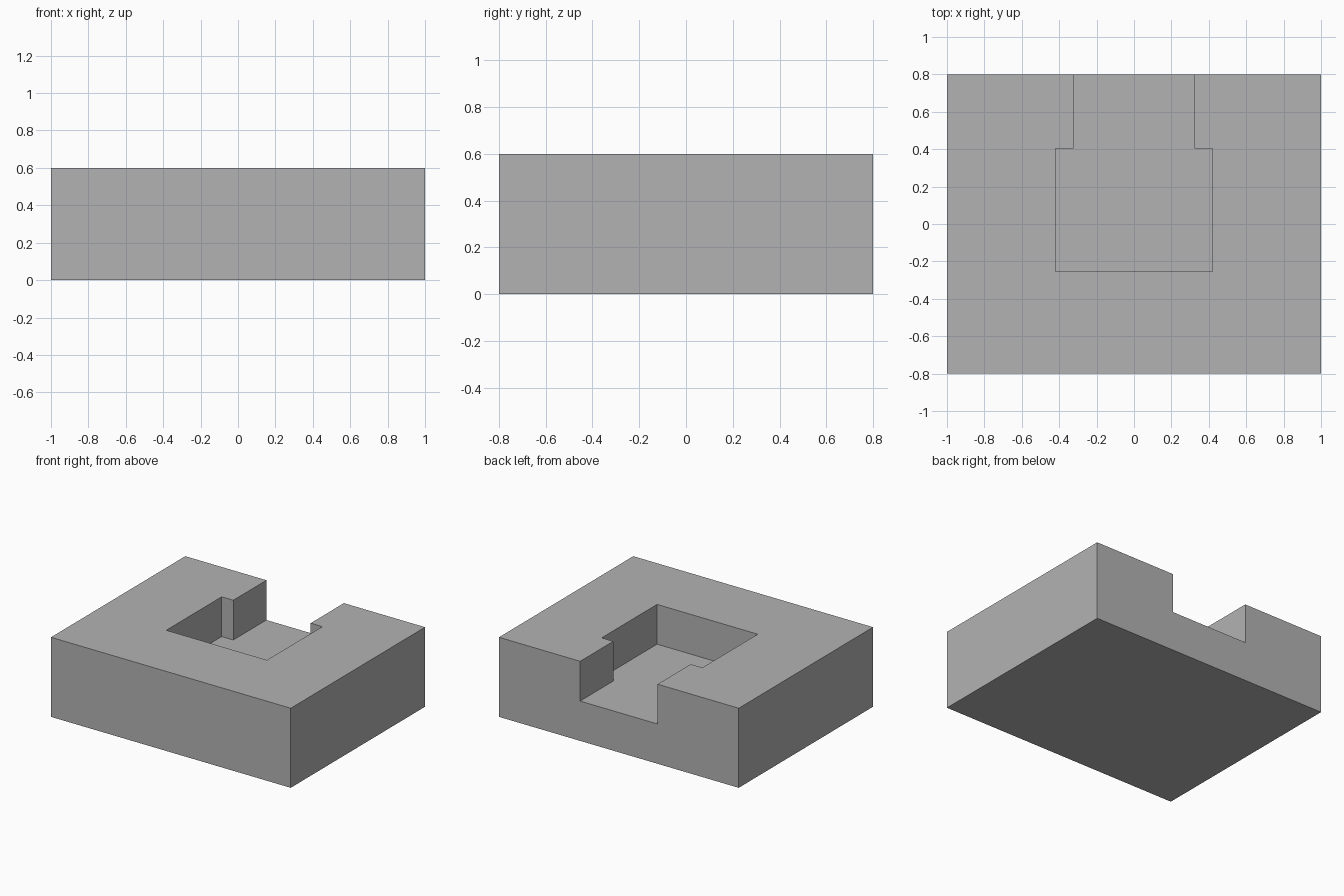
import bpy
import bmesh

default = bpy.data.objects.get("Cube")
if default:
    bpy.data.objects.remove(default)

grey = bpy.data.materials.new("plain grey")
grey.use_nodes = True
colour = (0.45, 0.45, 0.45, 1)
grey.diffuse_color = colour
grey.node_tree.nodes["Principled BSDF"].inputs["Base Color"].default_value = colour


def prism(name, outline, bottom, top):
    """Extrude a flat outline between two heights."""
    bm = bmesh.new()
    face = bm.faces.new([bm.verts.new((x, y, bottom)) for x, y in outline])
    extruded = bmesh.ops.extrude_face_region(bm, geom=[face], use_keep_orig=True)["geom"]
    verts = [v for v in extruded if isinstance(v, bmesh.types.BMVert)]
    bmesh.ops.translate(bm, verts=verts, vec=(0, 0, top - bottom))
    bmesh.ops.recalc_face_normals(bm, faces=bm.faces[:])
    mesh = bpy.data.meshes.new(name)
    bm.to_mesh(mesh)
    bm.free()
    mesh.materials.append(grey)
    obj = bpy.data.objects.new(name, mesh)
    bpy.context.collection.objects.link(obj)
    return obj


def mirrored(half):
    """Complete a right-hand half outline across x = 0."""
    return half + [(-x, y) for x, y in reversed(half)]


# Solid rectangular block
block = prism("block", mirrored([(1, -0.8), (1, 0.8)]), 0, 0.6)

# Wide pocket with a narrower channel opening through the back
pocket = [(0.42, -0.255), (0.42, 0.405), (0.323, 0.405), (0.323, 1)]
cutter = prism("pocket_cutter", mirrored(pocket), 0.3, 0.8)
cutter.hide_render = True

cut = block.modifiers.new("pocket", "BOOLEAN")
cut.operation = "DIFFERENCE"
cut.solver = "EXACT"
cut.object = cutter
bpy.context.view_layer.objects.active = block
bpy.ops.object.modifier_apply(modifier=cut.name)
bpy.data.objects.remove(cutter)
